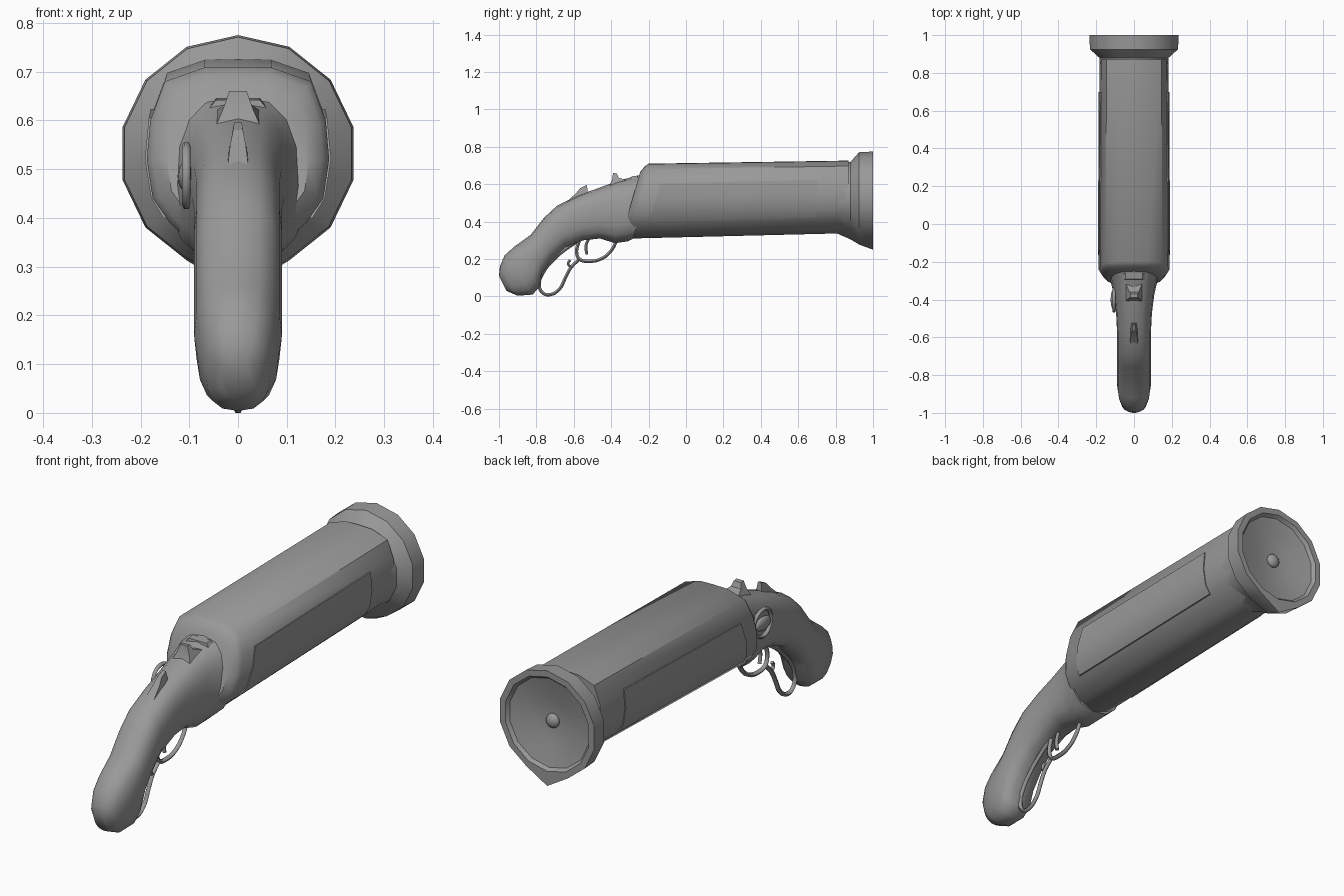
import bpy, bmesh, math
from mathutils import Vector

cube = bpy.data.objects.get("Cube")
if cube:
    bpy.data.objects.remove(cube, do_unlink=True)

steel = bpy.data.materials.new("plain grey")
steel.use_nodes = True
GREY = (0.32, 0.32, 0.32, 1)
steel.diffuse_color = GREY
steel.node_tree.nodes["Principled BSDF"].inputs["Base Color"].default_value = GREY


def finish(ob, angle=38):
    ob.data.materials.clear()
    ob.data.materials.append(steel)
    bpy.ops.object.select_all(action='DESELECT')
    ob.select_set(True)
    bpy.context.view_layer.objects.active = ob
    bpy.ops.object.shade_smooth_by_angle(angle=math.radians(angle))
    return ob


def loft(name, rings, angle=38):
    """Skin closed rings of equal length and cap both ends."""
    bm = bmesh.new()
    rows = [[bm.verts.new(p) for p in ring] for ring in rings]
    n = len(rows[0])
    for a, b in zip(rows, rows[1:]):
        for i in range(n):
            j = (i + 1) % n
            bm.faces.new((a[i], a[j], b[j], b[i]))
    bm.faces.new(rows[0])
    bm.faces.new(rows[-1])
    bmesh.ops.recalc_face_normals(bm, faces=bm.faces)
    me = bpy.data.meshes.new(name)
    bm.to_mesh(me)
    bm.free()
    ob = bpy.data.objects.new(name, me)
    bpy.context.collection.objects.link(ob)
    return finish(ob, angle)


def prism(name, profile):
    """Side profile of (y, z, half width) points spanning both sides."""
    return loft(name, [[(s * w, y, z) for y, z, w in profile] for s in (-1, 1)], 25)


def tube(name, path, radius, x=0.0, cyclic=False):
    cu = bpy.data.curves.new(name, 'CURVE')
    cu.dimensions = '3D'
    cu.bevel_depth, cu.bevel_resolution, cu.resolution_u = radius, 1, 4
    cu.use_fill_caps = True
    sp = cu.splines.new('BEZIER')
    sp.bezier_points.add(len(path) - 1)
    for bp, (y, z) in zip(sp.bezier_points, path):
        bp.co = (x, y, z)
        bp.handle_left_type = bp.handle_right_type = 'AUTO'
    sp.use_cyclic_u = cyclic
    ob = bpy.data.objects.new(name, cu)
    bpy.context.collection.objects.link(ob)
    bpy.ops.object.select_all(action='DESELECT')
    ob.select_set(True)
    bpy.context.view_layer.objects.active = ob
    bpy.ops.object.convert(target='MESH')
    return finish(bpy.context.view_layer.objects.active, 60)


def ball(name, loc, scale):
    bpy.ops.mesh.primitive_uv_sphere_add(segments=12, ring_count=8, location=loc)
    ob = bpy.context.object
    ob.name = name
    ob.scale = scale
    return finish(ob, 60)


# Barrel housing: one half section, mirrored, with a slanted rear end
MID = 0.51
HALF = [(0, .71), (.07, .708), (.15, .68), (.18, .6), (.187, .52),
        (.175, .44), (.14, .39), (.08, .335), (0, .31)]
SECTION = HALF + [(-x, z) for x, z in HALF[-2:0:-1]]


def barrel_ring(y, scale, centre, slant, section=SECTION):
    return [(x * scale, y + slant * (z - MID), centre + (z - MID) * scale)
            for x, z in section]


SLANT = 0.225
loft("barrel_housing", [
    barrel_ring(-.29, .78, MID, SLANT),
    barrel_ring(-.265, .93, MID, SLANT),
    barrel_ring(-.245, 1, MID, SLANT),
    barrel_ring(.87, .97, .5325, 0)])

# Thin raised side plates
for side, label in ((1, "left"), (-1, "right")):
    outer = [(.183, .605), (.191, .52), (.178, .44), (.153, .4)]
    plate = [(side * x, z) for x, z in outer]
    plate += [(side * (x - .012), z) for x, z in reversed(outer)]
    loft("side_plate_" + label, [barrel_ring(-.165, 1, MID, .3, plate),
                                 barrel_ring(.7, .98, .53, 0, plate)])

# Flared muzzle with a pointed lower lip and a shallow dish
SIDES = 14


def muzzle_ring(y, r, lip=None):
    ring = []
    for i in range(SIDES):
        a = math.tau * i / SIDES
        ring.append([r * math.sin(a), y, .532 + r * math.cos(a)])
    if lip is not None:
        ring[SIDES // 2][2] = lip
    return ring


loft("muzzle", [muzzle_ring(.8, .178, .34), muzzle_ring(.88, .188, .305),
                muzzle_ring(.925, .239, .278), muzzle_ring(1, .243, .25),
                muzzle_ring(1, .215), muzzle_ring(.985, .203),
                muzzle_ring(.96, .1), muzzle_ring(.953, .03)])
ball("muzzle_stud", (0, .958, .532), (.032, .022, .032))

# Receiver and grip: (top y, top z, bottom y, bottom z, half width)
GRIP = [(-.2, .67, -.28, .31, .15), (-.26, .645, -.31, .295, .128),
        (-.36, .62, -.38, .285, .108), (-.48, .575, -.46, .31, .095),
        (-.58, .54, -.55, .30, .09), (-.69, .485, -.65, .26, .09),
        (-.76, .42, -.72, .19, .09), (-.83, .33, -.77, .12, .09),
        (-.92, .265, -.785, .05, .09), (-.97, .22, -.82, .01, .083),
        (-.995, .16, -.9, .004, .066), (-1, .11, -.96, .03, .035)]


def power(v, e):
    return math.copysign(abs(v) ** e, v)


rings = []
for ty, tz, by, bz, w in GRIP:
    top, bottom = Vector((0, ty, tz)), Vector((0, by, bz))
    ring = []
    for i in range(16):
        a = math.tau * i / 16
        p = (top + bottom) / 2 + (top - bottom) / 2 * power(math.cos(a), .85)
        p.x = w * power(math.sin(a), .75)
        ring.append(p)
    rings.append(ring)
loft("receiver_and_grip", rings, 50)

# Hammer, rear sight and stepped top ribs
prism("hammer", [(-.645, .5, .022), (-.59, .55, .016), (-.565, .58, .01),
                 (-.53, .596, .008), (-.525, .555, .014), (-.5, .53, .024)])
prism("rear_sight", [(-.41, .59, .045), (-.395, .625, .03), (-.39, .66, .018),
                     (-.37, .658, .018), (-.36, .635, .025), (-.31, .62, .045)])
for i in range(3):
    y, z = -.3 + i * .045, .642 + i * .017
    prism("top_rib_%d" % (i + 1), [(y, z - .05, .085 + i * .012), (y + .008, z, .045),
                                   (y + .04, z + .004, .045),
                                   (y + .05, z - .05, .085 + i * .012)])

# Side latch on the right of the receiver
ball("latch_pin", (-.108, -.4, .485), (.016, .055, .03))
tube("latch_frame", [(-.45, .525), (-.36, .535), (-.34, .48), (-.37, .435), (-.44, .44)],
     .009, x=-.106, cyclic=True)

# Trigger, trigger guard and hand lever
tube("trigger", [(-.515, .32), (-.535, .27), (-.53, .225)], .009)
tube("trigger_guard", [(-.37, .3), (-.4, .245), (-.45, .203), (-.52, .188),
                       (-.57, .2), (-.585, .24), (-.57, .3)], .01)
tube("hand_lever", [(-.57, .3), (-.64, .255), (-.71, .195), (-.765, .125), (-.785, .06),
                    (-.765, .018), (-.725, .01), (-.675, .042), (-.645, .1),
                    (-.615, .155), (-.575, .195)], .01)
tube("lever_spur", [(-.615, .155), (-.63, .175), (-.62, .195)], .008)
